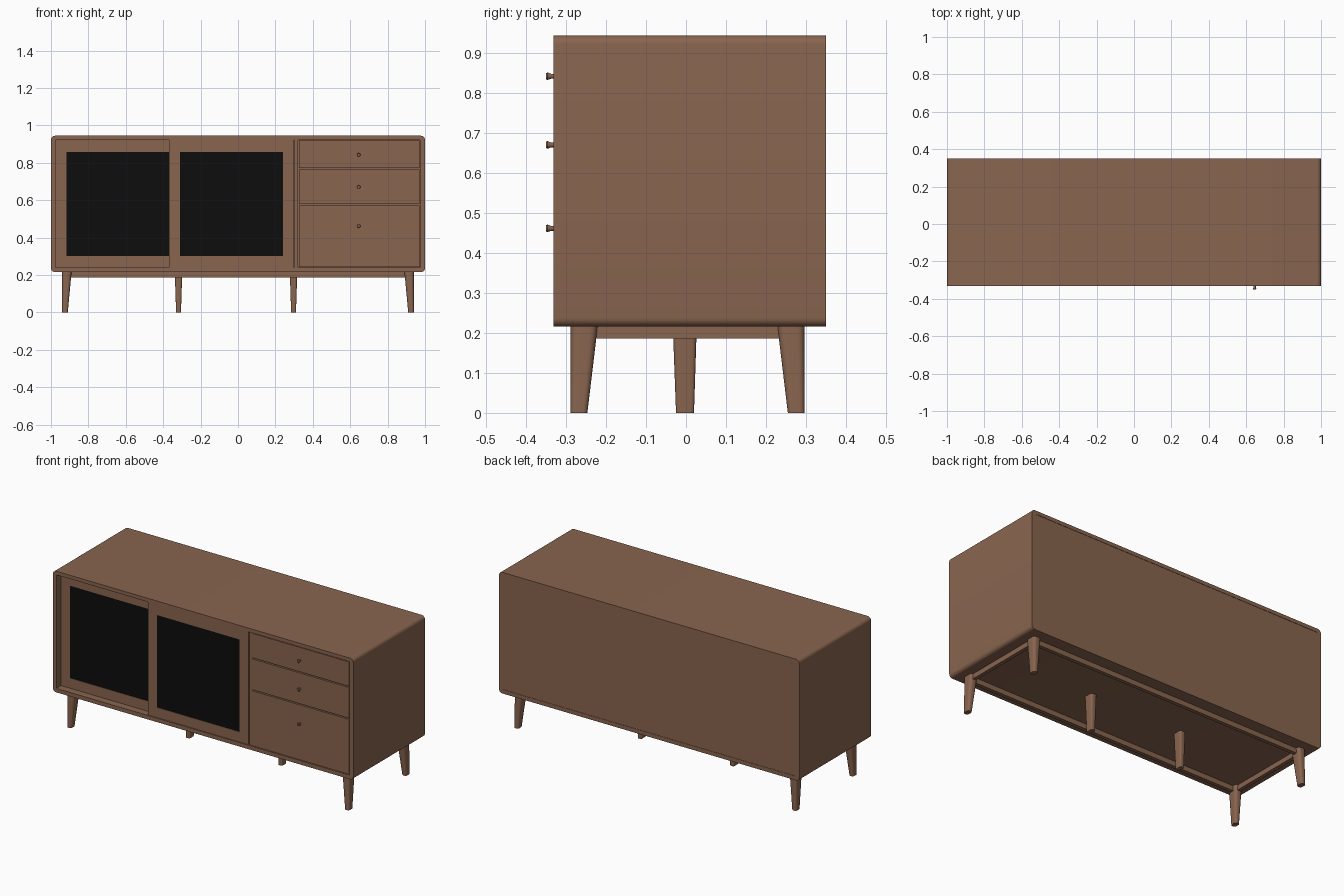
import bpy, bmesh, math
from mathutils import Vector

if "Cube" in bpy.data.objects:
    bpy.data.objects.remove(bpy.data.objects["Cube"])


def material(name, rgb):
    m = bpy.data.materials.new(name)
    m.diffuse_color = (*rgb, 1)
    m.use_nodes = True
    m.node_tree.nodes["Principled BSDF"].inputs["Base Color"].default_value = m.diffuse_color
    return m


WOOD = material("walnut wood", (0.25, 0.13, 0.078))
BLACK = material("black panel", (0.004, 0.004, 0.004))


def finish(bm, name, mat, smooth=False):
    bmesh.ops.recalc_face_normals(bm, faces=bm.faces)
    me = bpy.data.meshes.new(name)
    bm.to_mesh(me)
    bm.free()
    me.materials.append(mat)
    ob = bpy.data.objects.new(name, me)
    bpy.context.collection.objects.link(ob)
    if smooth:
        bpy.ops.object.select_all(action='DESELECT')
        ob.select_set(True)
        bpy.context.view_layer.objects.active = ob
        bpy.ops.object.shade_smooth_by_angle(angle=math.radians(35))
    return ob


def box(name, x, y, z, mat=WOOD, bevel=0.0):
    """Box from (min, max) pairs."""
    bm = bmesh.new()
    bmesh.ops.create_cube(bm, size=1)
    for v in bm.verts:
        v.co = Vector([r[0] if c < 0 else r[1] for c, r in zip(v.co, (x, y, z))])
    if bevel:
        bmesh.ops.bevel(bm, geom=list(bm.edges), offset=bevel, segments=2,
                        affect='EDGES', profile=0.5)
    return finish(bm, name, mat, bevel > 0)


def rounded(x0, x1, z0, z1, r, n=6):
    pts = []
    for i, (cx, cz) in enumerate([(x1 - r, z1 - r), (x0 + r, z1 - r),
                                  (x0 + r, z0 + r), (x1 - r, z0 + r)]):
        for k in range(n + 1):
            a = math.pi / 2 * (i + k / n)
            pts.append((cx + r * math.cos(a), cz + r * math.sin(a)))
    return pts


def leg(name, top, bottom, height, r):
    """Tapered leg with rounded corners; top and bottom are (x0, x1, y0, y1)."""
    bm = bmesh.new()
    rings = []
    for rect, z, rad in ((bottom, 0, r * 0.65), (top, height, r)):
        rings.append([bm.verts.new((px, py, z)) for px, py in rounded(*rect, rad)])
    n = len(rings[0])
    for i in range(n):
        j = (i + 1) % n
        bm.faces.new((rings[0][i], rings[0][j], rings[1][j], rings[1][i]))
    bm.faces.new(rings[0])
    bm.faces.new(rings[1])
    return finish(bm, name, WOOD, True)


FRONT, BACK = -0.332, 0.35

# Outer shell: rounded tube open at front and back
bm = bmesh.new()
outer = rounded(-1, 1, 0.216, 0.945, 0.022)
inner = rounded(-0.977, 0.974, 0.24, 0.923, 0.003)
rings = [[bm.verts.new((px, y, pz)) for px, pz in prof]
         for prof, y in ((outer, FRONT), (outer, BACK), (inner, BACK), (inner, FRONT))]
n = len(outer)
for a in range(4):
    ra, rb = rings[a], rings[(a + 1) % 4]
    for i in range(n):
        j = (i + 1) % n
        bm.faces.new((ra[i], ra[j], rb[j], rb[i]))
finish(bm, "cabinet_shell", WOOD, True)

box("back_panel", (-0.978, 0.975), (0.33, BACK - 0.002), (0.239, 0.924))
box("divider", (0.302, 0.322), (FRONT + 0.008, 0.33), (0.239, 0.924))


# Sliding doors: framed black panels, left one set behind the right one
def door(side, x0, x1, y0):
    y, w, z0, z1, p0, p1 = (y0, y0 + 0.03), 0.06, 0.241, 0.922, 0.302, 0.858
    box(side + "_door_left_stile", (x0, x0 + w), y, (z0, z1))
    box(side + "_door_right_stile", (x1 - w, x1), y, (z0, z1))
    box(side + "_door_bottom_rail", (x0 + w, x1 - w), y, (z0, p0))
    box(side + "_door_top_rail", (x0 + w, x1 - w), y, (p1, z1))
    box(side + "_door_panel", (x0 + w, x1 - w), (y0 + 0.002, y0 + 0.01), (p0, p1), BLACK)


door("left", -0.976, -0.31, FRONT + 0.042)
door("right", -0.37, 0.30, FRONT + 0.004)

# Drawers with small flared knobs
for name, z0, z1, kz in (("bottom", 0.243, 0.573, 0.462),
                         ("middle", 0.580, 0.765, 0.671),
                         ("top", 0.772, 0.919, 0.843)):
    box(name + "_drawer", (0.326, 0.970), (FRONT + 0.002, 0.30), (z0, z1))
    bm = bmesh.new()
    prof = [(0.006, FRONT + 0.003), (0.006, FRONT - 0.005), (0.0095, -0.347), (0.008, -0.35)]
    prev = None
    for r, y in prof:
        ring = [bm.verts.new((0.645 + r * math.cos(k * math.tau / 16), y,
                              kz + r * math.sin(k * math.tau / 16))) for k in range(16)]
        if prev:
            for i in range(16):
                j = (i + 1) % 16
                bm.faces.new((prev[i], prev[j], ring[j], ring[i]))
        else:
            bm.faces.new(ring)
        prev = ring
    bm.faces.new(prev)
    finish(bm, name + "_drawer_knob", WOOD, True)

# Base rails under the cabinet
for name, s in (("front", -1), ("back", 1)):
    y = sorted((s * 0.25, s * 0.272))
    box(name + "_base_rail", (-0.92, 0.92), (y[0] + 0.004, y[1] + 0.004), (0.186, 0.217))
for name, s in (("left", -1), ("right", 1)):
    box(name + "_base_rail", sorted((s * 0.905, s * 0.927)), (-0.25, 0.26), (0.186, 0.217))

# Corner legs: outer faces upright, inner faces tapered
for xn, sx in (("left", -1), ("right", 1)):
    for yn, sy in (("front", -1), ("back", 1)):
        def rect(wx, wy):
            x = sorted((sx * 0.94, sx * (0.94 - wx)))
            y = sorted((sy * 0.293, sy * (0.293 - wy)))
            return (*x, y[0] + 0.004, y[1] + 0.004)
        leg(f"{yn}_{xn}_leg", rect(0.05, 0.068), rect(0.03, 0.042), 0.217, 0.018)

# Middle support legs
for name, cx in (("left", -0.318), ("right", 0.297)):
    leg(name + "_middle_leg", (cx - 0.02, cx + 0.02, -0.033, 0.027),
        (cx - 0.013, cx + 0.013, -0.025, 0.02), 0.217, 0.012)
